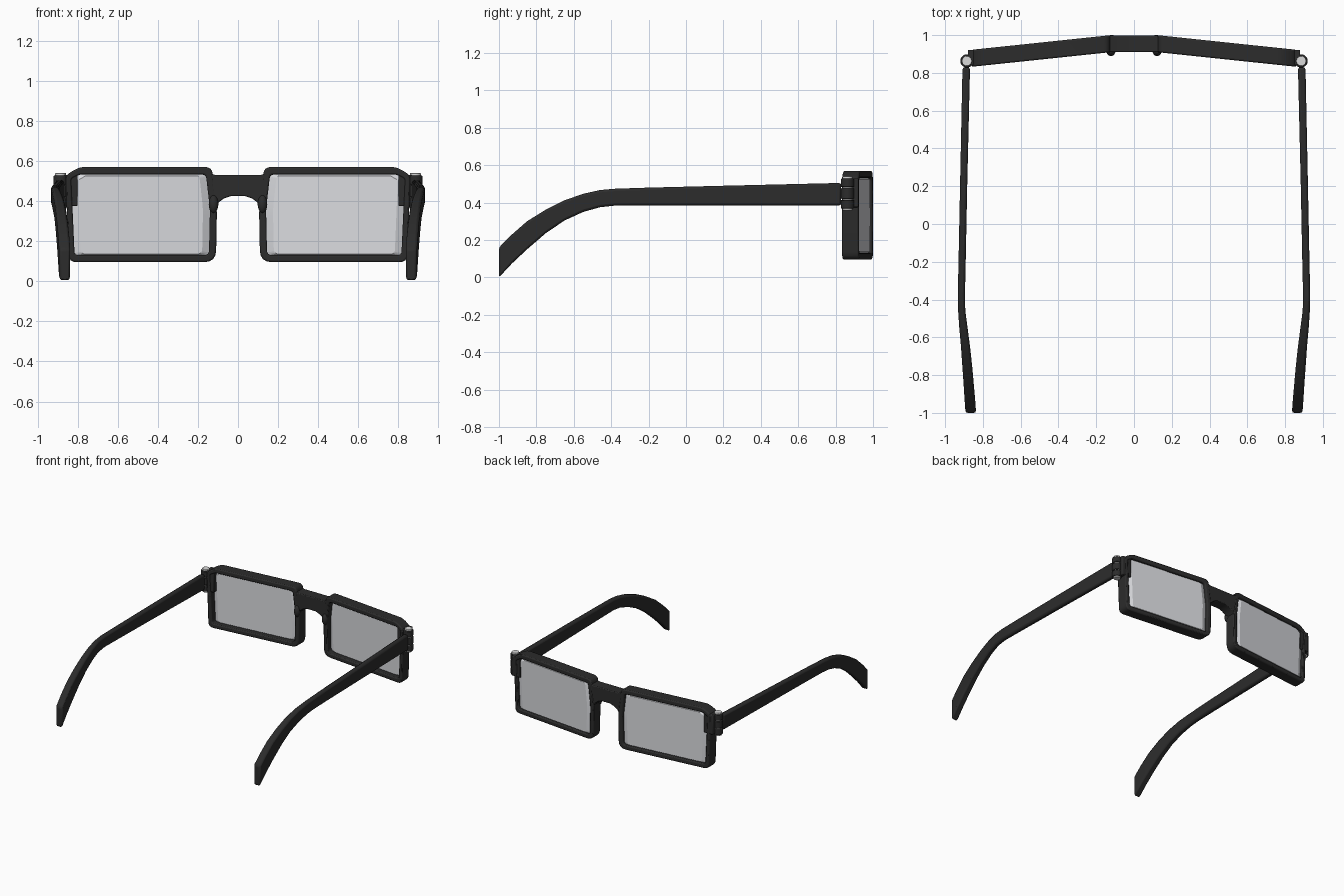
import bpy, bmesh, math
from mathutils import Vector

if "Cube" in bpy.data.objects:
    bpy.data.objects.remove(bpy.data.objects["Cube"])


def material(name, colour):
    m = bpy.data.materials.new(name)
    m.use_nodes = True
    m.diffuse_color = (*colour, 1)
    m.node_tree.nodes["Principled BSDF"].inputs["Base Color"].default_value = (*colour, 1)
    return m


BLACK = material("black plastic", (0.025, 0.025, 0.025))
GLASS = material("pale glass", (0.7, 0.71, 0.74))
METAL = material("pale metal", (0.7, 0.7, 0.7))


def finish(name, bm, mat, bevel=0.0, mirror=True, angle=35):
    bmesh.ops.recalc_face_normals(bm, faces=bm.faces)
    mesh = bpy.data.meshes.new(name)
    bm.to_mesh(mesh)
    bm.free()
    mesh.materials.append(mat)
    obj = bpy.data.objects.new(name, mesh)
    bpy.context.collection.objects.link(obj)
    if bevel:
        b = obj.modifiers.new("Bevel", "BEVEL")
        b.width, b.segments, b.limit_method = bevel, 2, "ANGLE"
        b.angle_limit = math.radians(40)
    if mirror:
        obj.modifiers.new("Mirror", "MIRROR").use_mirror_merge = False
    bpy.ops.object.select_all(action="DESELECT")
    obj.select_set(True)
    bpy.context.view_layer.objects.active = obj
    bpy.ops.object.shade_smooth_by_angle(angle=math.radians(angle))
    return obj


def loft(bm, loops, closed=False, caps=True):
    """Skin a series of point loops with quads."""
    rings = [[bm.verts.new(p) for p in loop] for loop in loops]
    pairs = list(zip(rings, rings[1:])) + ([(rings[-1], rings[0])] if closed else [])
    for a, b in pairs:
        for i in range(len(a)):
            j = (i + 1) % len(a)
            bm.faces.new((a[i], a[j], b[j], b[i]))
    if caps and not closed:
        bm.faces.new(rings[0])
        bm.faces.new(rings[-1])


def rounded(corners, steps=4):
    """Round each (x, z, radius) corner of an outline."""
    out = []
    for i, (x, z, r) in enumerate(corners):
        p = Vector((x, z))
        a = p + (Vector(corners[i - 1][:2]) - p).normalized() * r
        b = p + (Vector(corners[(i + 1) % len(corners)][:2]) - p).normalized() * r
        for k in range(steps + 1):
            t = k / steps
            out.append(a * (1 - t) ** 2 + p * 2 * t * (1 - t) + b * t * t)
    return out


def swept(points, offset):
    """Place an outline on the backward-angled front plane."""
    return [(x, 0.955 - 0.105 * (x - 0.12) + offset, z) for x, z in points]


# Rims
outer = rounded([(0.13, 0.57, 0.035), (0.79, 0.57, 0.03), (0.86, 0.53, 0.03),
                 (0.845, 0.095, 0.04), (0.11, 0.095, 0.06), (0.105, 0.36, 0.04)])
inner = rounded([(0.16, 0.532, 0.02), (0.79, 0.532, 0.01), (0.832, 0.51, 0.01),
                 (0.815, 0.13, 0.02), (0.145, 0.13, 0.025), (0.14, 0.36, 0.03)])
bm = bmesh.new()
loft(bm, [swept(outer, -0.045), swept(outer, 0.045),
          swept(inner, 0.045), swept(inner, -0.045)], closed=True)
finish("rims", bm, BLACK, 0.008)

# Lenses with thin bevelled borders
centre = Vector((0.485, 0.33))
small = [Vector((centre.x + (p.x - centre.x) * 0.9, centre.y + (p.y - centre.y) * 0.97))
         for p in inner]
edge = [centre + (p - centre) * 1.01 for p in inner]
bm = bmesh.new()
loft(bm, [swept(small, -0.015), swept(edge, 0.005), swept(edge, 0.02), swept(small, 0.036)])
finish("lenses", bm, GLASS, angle=10)

# Bridge with arched underside
half = [(0.14, 0.54), (0.115, 0.53), (0.14, 0.36), (0.115, 0.365),
        (0.095, 0.395), (0.07, 0.413), (0.035, 0.425)]
top = half[:2]
under = half[2:]
outline = ([(x, z) for x, z in top] + [(-x, z) for x, z in reversed(top)]
           + [(-x, z) for x, z in under] + [(x, z) for x, z in reversed(under)])
bm = bmesh.new()
loft(bm, [[(x, y, z) for x, z in outline] for y in (0.91, 0.998)])
finish("bridge", bm, BLACK, 0.006, mirror=False)

# Nose pads
bm = bmesh.new()
bmesh.ops.create_uvsphere(bm, u_segments=16, v_segments=10, radius=1)
bmesh.ops.scale(bm, vec=(0.024, 0.026, 0.045), verts=bm.verts)
bmesh.ops.translate(bm, vec=(0.122, 0.915, 0.385), verts=bm.verts)
finish("nose_pads", bm, BLACK, angle=60)

# Temples: y, centre x, half width, bottom z, top z
stations = [(0.83, 0.888, 0.02, 0.385, 0.505), (0.2, 0.902, 0.019, 0.385, 0.49),
            (-0.2, 0.91, 0.019, 0.385, 0.48), (-0.38, 0.914, 0.019, 0.384, 0.474),
            (-0.46, 0.912, 0.019, 0.375, 0.467), (-0.55, 0.903, 0.022, 0.35, 0.447),
            (-0.65, 0.892, 0.024, 0.304, 0.412), (-0.75, 0.883, 0.026, 0.236, 0.362),
            (-0.85, 0.875, 0.027, 0.15, 0.3), (-0.93, 0.869, 0.028, 0.075, 0.23),
            (-1.0, 0.864, 0.028, 0.0, 0.16)]
bm = bmesh.new()
loft(bm, [[(x - w, y, lo), (x + w, y, lo), (x + w, y, hi), (x - w, y, hi)]
          for y, x, w, lo, hi in stations])
finish("temples", bm, BLACK, 0.012)

# Hinge plates on the rim corners
bm = bmesh.new()
plate = [(0.8, 0.84), (0.88, 0.84), (0.88, 0.922), (0.8, 0.922)]
loft(bm, [[(x, y, z) for x, y in plate] for z in (0.375, 0.53)])
finish("hinge_plates", bm, BLACK, 0.006)


def barrel(name, mat, radius, spans, bevel):
    bm = bmesh.new()
    for lo, hi in spans:
        circle = [(0.885 + radius * math.cos(a * math.pi / 10),
                   0.863 + radius * math.sin(a * math.pi / 10)) for a in range(20)]
        loft(bm, [[(x, y, z) for x, y in circle] for z in (lo, hi)])
    finish(name, bm, mat, bevel)


# Hinge knuckles and pin
barrel("hinge_knuckles", BLACK, 0.035, [(0.368, 0.415), (0.42, 0.477), (0.482, 0.528)], 0.005)
barrel("hinge_pins", METAL, 0.027, [(0.358, 0.54)], 0.003)
